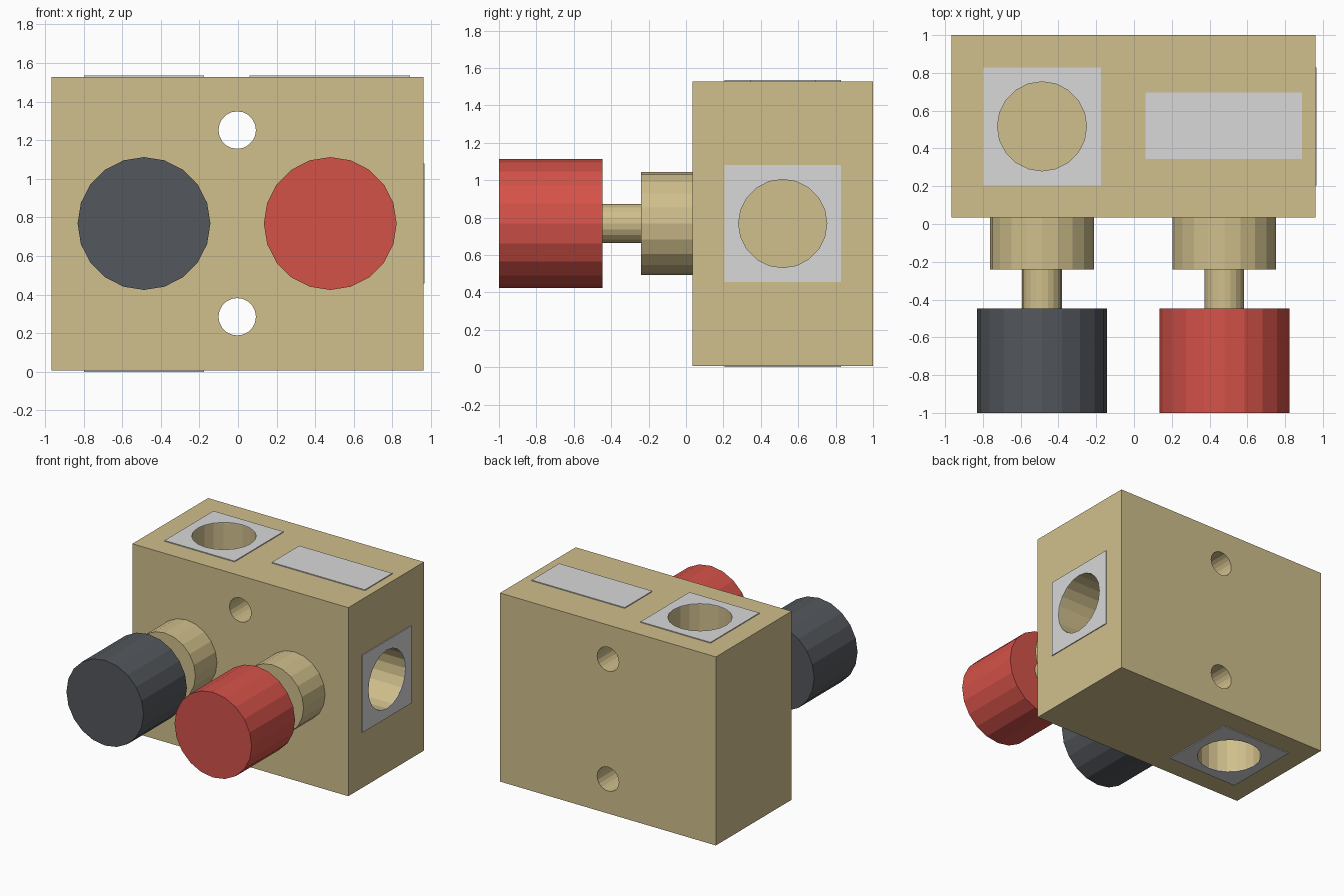
import bpy, bmesh
from mathutils import Vector

cube = bpy.data.objects.get("Cube")
if cube:
    bpy.data.objects.remove(cube, do_unlink=True)


def material(name, rgb):
    lin = [((c / 255 + 0.055) / 1.055) ** 2.4 for c in rgb] + [1]
    m = bpy.data.materials.new(name)
    m.use_nodes = True
    m.diffuse_color = lin
    m.node_tree.nodes["Principled BSDF"].inputs["Base Color"].default_value = lin
    return m


TAN = material("tan", (208, 191, 140))
RED = material("red", (212, 82, 73))
DARK = material("charcoal", (83, 87, 92))
GREY = material("light grey", (216, 216, 216))


def finish(bm, name, mat):
    mesh = bpy.data.meshes.new(name)
    bm.to_mesh(mesh)
    bm.free()
    mesh.materials.append(mat)
    obj = bpy.data.objects.new(name, mesh)
    bpy.context.collection.objects.link(obj)
    return obj


def box(name, lo, hi, mat):
    lo, hi = Vector(lo), Vector(hi)
    bm = bmesh.new()
    bmesh.ops.create_cube(bm, size=1)
    bmesh.ops.scale(bm, vec=hi - lo, verts=bm.verts)
    bmesh.ops.translate(bm, vec=(lo + hi) / 2, verts=bm.verts)
    return finish(bm, name, mat)


def cylinder(name, start, end, radius, mat):
    start, end = Vector(start), Vector(end)
    axis = end - start
    bm = bmesh.new()
    bmesh.ops.create_cone(bm, cap_ends=True, segments=20, radius1=radius,
                          radius2=radius, depth=axis.length)
    turn = Vector((0, 0, 1)).rotation_difference(axis).to_matrix()
    bmesh.ops.rotate(bm, matrix=turn, verts=bm.verts)
    bmesh.ops.translate(bm, vec=(start + end) / 2, verts=bm.verts)
    return finish(bm, name, mat)


def cut(obj, cutter):
    mod = obj.modifiers.new("hole", "BOOLEAN")
    mod.operation = "DIFFERENCE"
    mod.solver = "EXACT"
    mod.object = cutter
    bpy.context.view_layer.objects.active = obj
    bpy.ops.object.modifier_apply(modifier=mod.name)


LO = Vector((-0.967, 0.035, 0.007))
HI = Vector((0.960, 1.0, 1.528))
THICK = 0.007
MID_Y, MID_Z = 0.517, 0.768

# Valve block with two mounting holes through it
body = box("valve_block", LO, HI, TAN)
for z in (0.285, 1.252):
    drill = cylinder("drill", (-0.004, -0.2, z), (-0.004, 1.2, z), 0.097, TAN)
    cut(body, drill)
    bpy.data.objects.remove(drill, do_unlink=True)

# Ports: a thin square plate on the face and a blind bore through it
ports = {
    "top": ((-0.487, MID_Y, HI.z), (0, 0, 1)),
    "bottom": ((-0.487, MID_Y, LO.z), (0, 0, -1)),
    "left": ((HI.x, MID_Y, MID_Z), (1, 0, 0)),
}
for side, (centre, normal) in ports.items():
    c, n = Vector(centre), Vector(normal)
    half = Vector([0 if a else 0.312 for a in normal])
    corners = (c - half, c + half + n * THICK)
    lo = [min(p) for p in zip(*corners)]
    hi = [max(p) for p in zip(*corners)]
    plate = box(side + "_port_plate", lo, hi, GREY)
    drill = cylinder("drill", c - n * 0.5, c + n * 0.1, 0.236, TAN)
    cut(body, drill)
    cut(plate, drill)
    bpy.data.objects.remove(drill, do_unlink=True)

# Blank label plate on top
box("label_plate", (0.06, 0.345, HI.z), (0.89, 0.695, HI.z + THICK), GREY)

# Two adjusting knobs, each on a stem and a collar
for side, x, mat in (("right", -0.487, DARK), ("left", 0.478, RED)):
    for part, y0, y1, r, m in (("collar", LO.y, -0.24, 0.275, TAN),
                               ("stem", -0.24, -0.447, 0.105, TAN),
                               ("knob", -0.447, -1.0, 0.344, mat)):
        cylinder(side + "_" + part, (x, y0, MID_Z), (x, y1, MID_Z), r, m)
